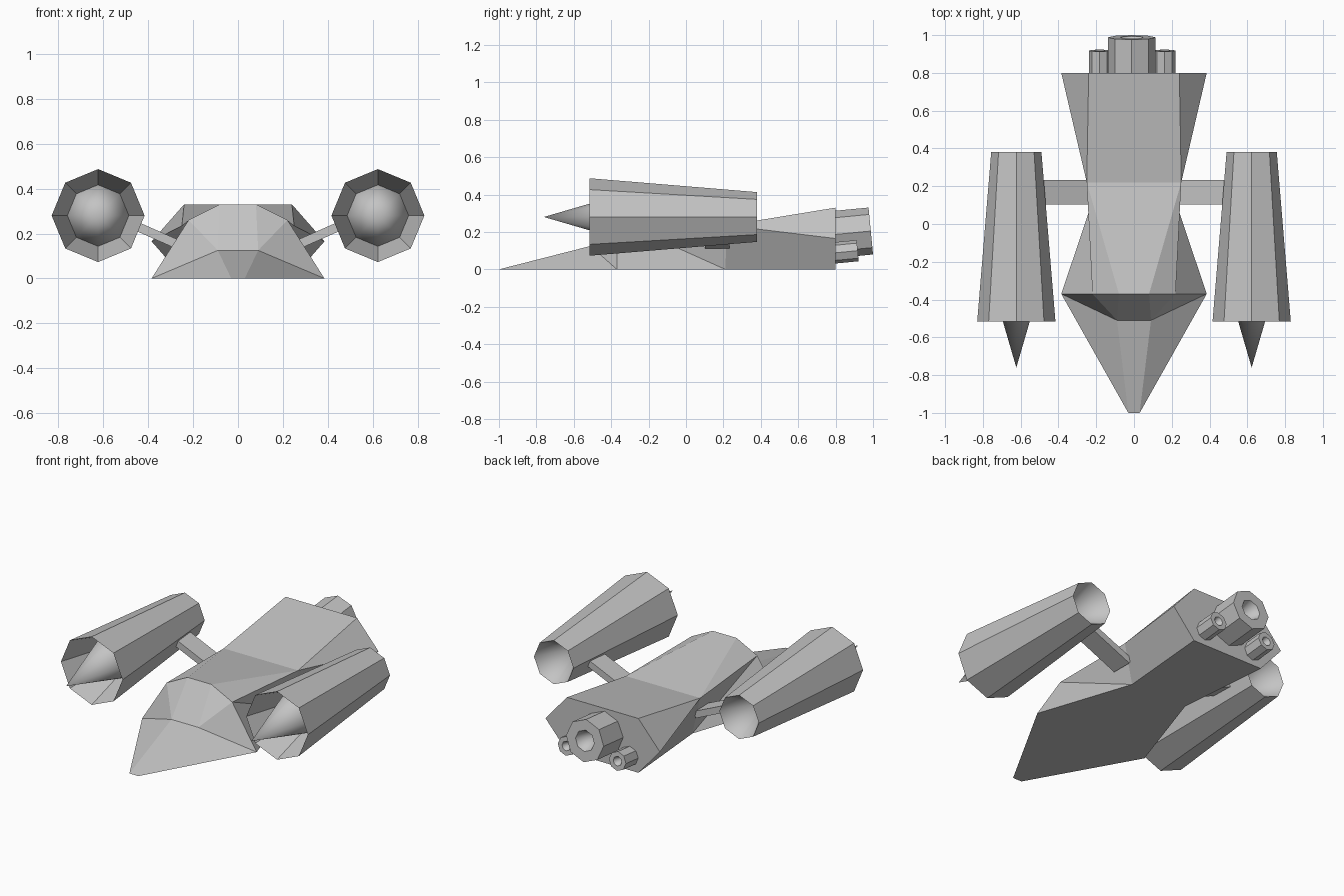
import bpy, bmesh
from math import sin, cos, pi, radians
from mathutils import Vector

cube = bpy.data.objects.get("Cube")
if cube:
    bpy.data.objects.remove(cube, do_unlink=True)

hull_grey = bpy.data.materials.new("hull_grey")
hull_grey.use_nodes = True
colour = (0.55, 0.55, 0.55, 1)
hull_grey.diffuse_color = colour
hull_grey.node_tree.nodes["Principled BSDF"].inputs["Base Color"].default_value = colour


def finish(name, bm):
    bmesh.ops.recalc_face_normals(bm, faces=bm.faces)
    mesh = bpy.data.meshes.new(name)
    bm.to_mesh(mesh)
    bm.free()
    mesh.materials.append(hull_grey)
    obj = bpy.data.objects.new(name, mesh)
    bpy.context.collection.objects.link(obj)
    return obj


def revolve(name, profile, smooth_bands=(), sides=8):
    """Spin (y, radius) points around the y axis; chosen bands are smooth."""
    bm = bmesh.new()
    rings = []
    for y, r in profile:
        if r == 0:
            rings.append([bm.verts.new((0, y, 0))] * sides)
        else:
            rings.append([bm.verts.new((r * cos(2 * pi * i / sides), y,
                                        r * sin(2 * pi * i / sides)))
                          for i in range(sides)])
    for band, (a, b) in enumerate(zip(rings, rings[1:])):
        for i in range(sides):
            j = (i + 1) % sides
            corners = list(dict.fromkeys((a[i], a[j], b[j], b[i])))
            bm.faces.new(corners).smooth = band in smooth_bands
    # keep the rims between bands crisp
    for edge in bm.edges:
        if abs(edge.verts[0].co.y - edge.verts[1].co.y) < 1e-5:
            edge.smooth = False
    return finish(name, bm)


# Fuselage: points on the left half, mirrored to the right
points = dict(
    tip=(0.03, -1, 0), nose=(0.09, -0.51, 0.125), foot=(0.385, -0.37, 0),
    shoulder=(0.22, -0.37, 0.26), crown=(0.08, -0.37, 0.33),
    waist_top=(0.25, 0.22, 0.235), waist_low=(0.19, 0.21, 0),
    tail_top=(0.24, 0.8, 0.33), tail_mid=(0.385, 0.8, 0.165),
    tail_low=(0.24, 0.8, 0))
side_faces = ("tip nose foot", "nose shoulder foot", "nose crown shoulder",
              "shoulder crown waist_top", "foot shoulder waist_low",
              "shoulder waist_top waist_low", "waist_top tail_top tail_mid",
              "waist_top tail_mid tail_low waist_low")
centre_loop = ("tip nose crown waist_top tail_top tail_mid "
               "tail_low waist_low foot tip").split()
bm = bmesh.new()
left = {k: bm.verts.new(p) for k, p in points.items()}
right = {k: bm.verts.new((-p[0], p[1], p[2])) for k, p in points.items()}
for half in (left, right):
    for face in side_faces:
        bm.faces.new([half[k] for k in face.split()])
for a, b in zip(centre_loop, centre_loop[1:]):
    bm.faces.new((left[a], left[b], right[b], right[a]))
finish("fuselage", bm)

# Side pods with intake spikes, and the struts that hold them
for label, s in (("left", 1), ("right", -1)):
    pod = revolve(label + "_pod",
                  [(-0.76, 0), (-0.29, 0.137), (-0.515, 0.207),
                   (0.38, 0.133), (0.15, 0)], smooth_bands=(0, 3))
    pod.location = (s * 0.623, 0, 0.28)

    inner, outer = Vector((s * 0.22, 0.167, 0.13)), Vector((s * 0.53, 0.167, 0.267))
    span = outer - inner
    bm = bmesh.new()
    bmesh.ops.create_cube(bm, size=1)
    bmesh.ops.scale(bm, vec=(span.length, 0.13, 0.04), verts=bm.verts)
    strut = finish(label + "_strut", bm)
    strut.location = (inner + outer) / 2
    strut.rotation_euler = span.to_track_quat("X", "Z").to_euler()

# Tail engines, tilted slightly upward, with hollow nozzles
tilt = radians(5.5)
for name, x, y, z, r, length in (
        ("main_engine", -0.012, 0.988, 0.205, 0.126, 0.21),
        ("left_engine", 0.162, 0.918, 0.1, 0.057, 0.14),
        ("right_engine", -0.182, 0.918, 0.1, 0.057, 0.14)):
    engine = revolve(name, [(-length, 0), (-length, r), (0, r),
                            (0, r * 0.5), (-r, 0)], smooth_bands=(3,))
    engine.location = (x, y, z)
    engine.rotation_euler.x = tilt
